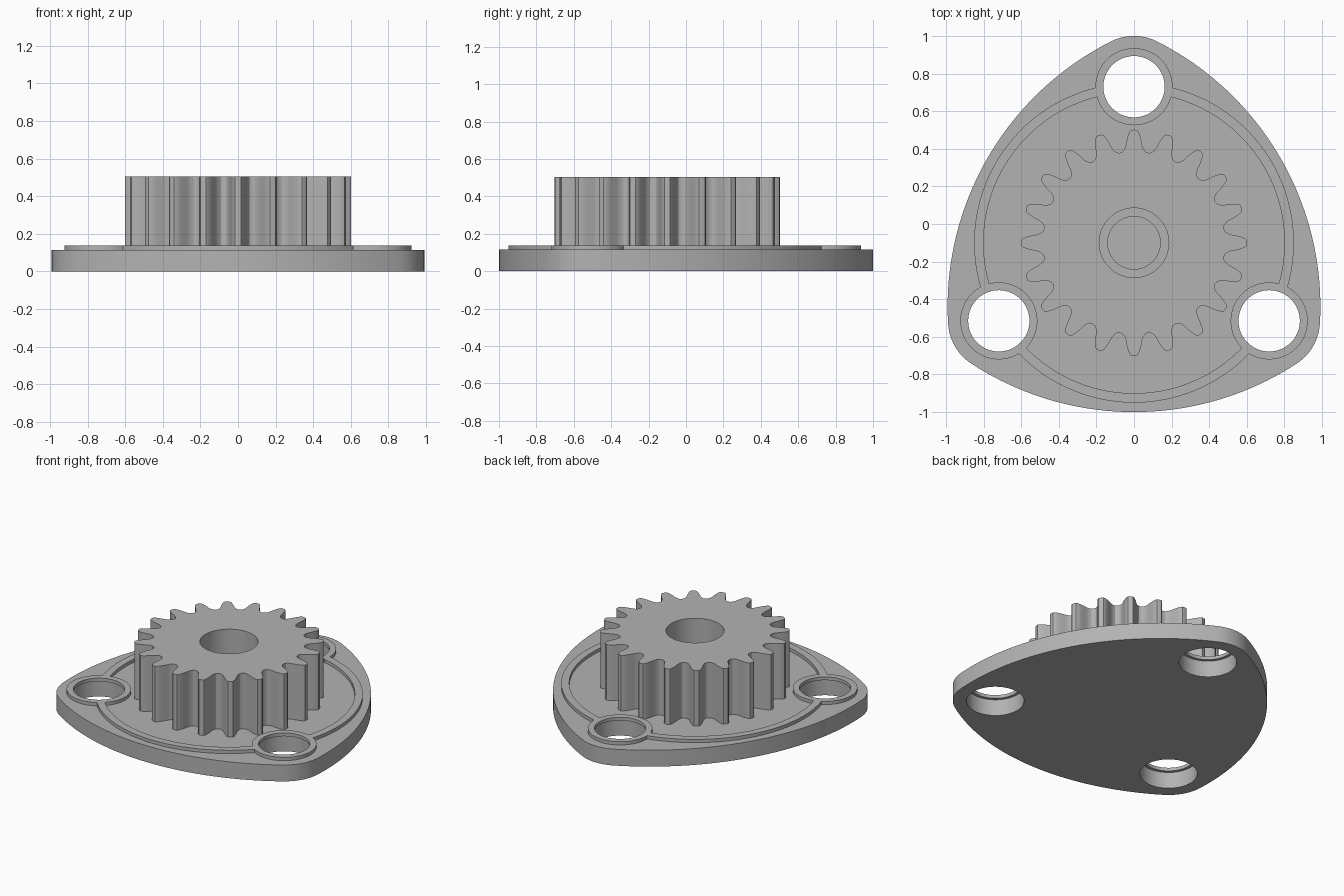
import bpy, bmesh
from math import sin, cos, radians, degrees, acos, atan2, hypot

if "Cube" in bpy.data.objects:
    bpy.data.objects.remove(bpy.data.objects["Cube"])

CY = -0.10                        # gear axis lies slightly forward
PLATE_TOP, RIM_TOP, GEAR_TOP = 0.115, 0.138, 0.505
BOLT_DIST, BOLT_R, LIP_R, BOSS_R = 0.83, 0.183, 0.163, 0.205
CORNER_R, SIDE_R, SIDE_OFF = 0.27, 1.58, 0.68
RIM_IN, RIM_OUT = 0.80, 0.85
BORE_R, SEAT_R = 0.185, 0.14
TEETH = 20

grey = bpy.data.materials.new("plain grey")
grey.use_nodes = True
grey.diffuse_color = (0.45, 0.45, 0.45, 1)
grey.node_tree.nodes["Principled BSDF"].inputs["Base Color"].default_value = (0.45, 0.45, 0.45, 1)


def polar(r, deg, c=(0, CY)):
    return c[0] + r * cos(radians(deg)), c[1] + r * sin(radians(deg))


def arc(c, r, a0, a1, n):
    return [polar(r, a0 + (a1 - a0) * i / n, c) for i in range(n + 1)]


def circle(c, r, n=64):
    return arc(c, r, 0, 360, n)[:-1]


def extruded(name, loops, z0, z1):
    """Solid from an outer loop and any hole loops."""
    bm = bmesh.new()
    edges = []
    for loop in loops:
        vs = [bm.verts.new((x, y, z0)) for x, y in loop]
        edges += [bm.edges.new((v, vs[i - 1])) for i, v in enumerate(vs)]
    bmesh.ops.triangle_fill(bm, edges=edges, use_beauty=True)
    top = bmesh.ops.extrude_face_region(bm, geom=bm.faces[:], use_keep_orig=True)
    bmesh.ops.translate(bm, vec=(0, 0, z1 - z0),
                        verts=[g for g in top["geom"] if isinstance(g, bmesh.types.BMVert)])
    bmesh.ops.recalc_face_normals(bm, faces=bm.faces[:])
    mesh = bpy.data.meshes.new(name)
    bm.to_mesh(mesh)
    bm.free()
    mesh.materials.append(grey)
    ob = bpy.data.objects.new(name, mesh)
    bpy.context.collection.objects.link(ob)
    bpy.ops.object.select_all(action="DESELECT")
    ob.select_set(True)
    bpy.context.view_layer.objects.active = ob
    bpy.ops.object.shade_smooth_by_angle(angle=radians(30))
    return ob


# Mounting plate: three shallow side arcs blended into corners round the bolt holes
bolts = [(90 + 120 * k, polar(BOLT_DIST, 90 + 120 * k)) for k in range(3)]
side_c = polar(SIDE_OFF, 210)
blend = 90 - degrees(atan2(bolts[0][1][1] - side_c[1], -side_c[0]))
outline = []
for a, c in bolts:
    outline += arc(c, CORNER_R, a - blend, a + blend, 14)
    outline += arc(polar(SIDE_OFF, a + 240), SIDE_R, a + blend, a + 120 - blend, 40)[1:-1]
extruded("mounting_plate", [outline] + [circle(c, BOLT_R) for a, c in bolts], 0, PLATE_TOP)

# Raised collars round the bolt holes, with a small lip inside each hole
for i, (a, c) in enumerate(bolts):
    extruded(f"bolt_collar_{i + 1}", [circle(c, BOSS_R), circle(c, LIP_R)], PLATE_TOP, RIM_TOP)


# Raised rim arcs that run from collar to collar
def meet(r):
    return degrees(acos((r * r + BOLT_DIST ** 2 - BOSS_R ** 2) / (2 * r * BOLT_DIST)))


for i, (a, c) in enumerate(bolts):
    outer, inner = [arc((0, CY), r, a + meet(r), a + 120 - meet(r), 48) for r in (RIM_OUT, RIM_IN)]
    extruded(f"rim_arc_{i + 1}", [outer + inner[::-1]], PLATE_TOP, RIM_TOP)

# Spur gear: half a tooth from tip to valley, mirrored and repeated
half = [(0, 0.602), (1.5, 0.6), (2.4, 0.59), (3.2, 0.57), (4.1, 0.545), (4.8, 0.52),
        (5.7, 0.502), (7.2, 0.488), (9, 0.484)]
tooth = [(-a, r) for a, r in half[-2:0:-1]] + half
gear = [polar(r, 90 + a + 360 / TEETH * k) for k in range(TEETH) for a, r in tooth]
extruded("spur_gear", [gear, circle((0, CY), BORE_R)], PLATE_TOP, GEAR_TOP)

# Seat ring at the bottom of the bore
extruded("bore_seat", [circle((0, CY), BORE_R), circle((0, CY), SEAT_R)], PLATE_TOP, RIM_TOP)
